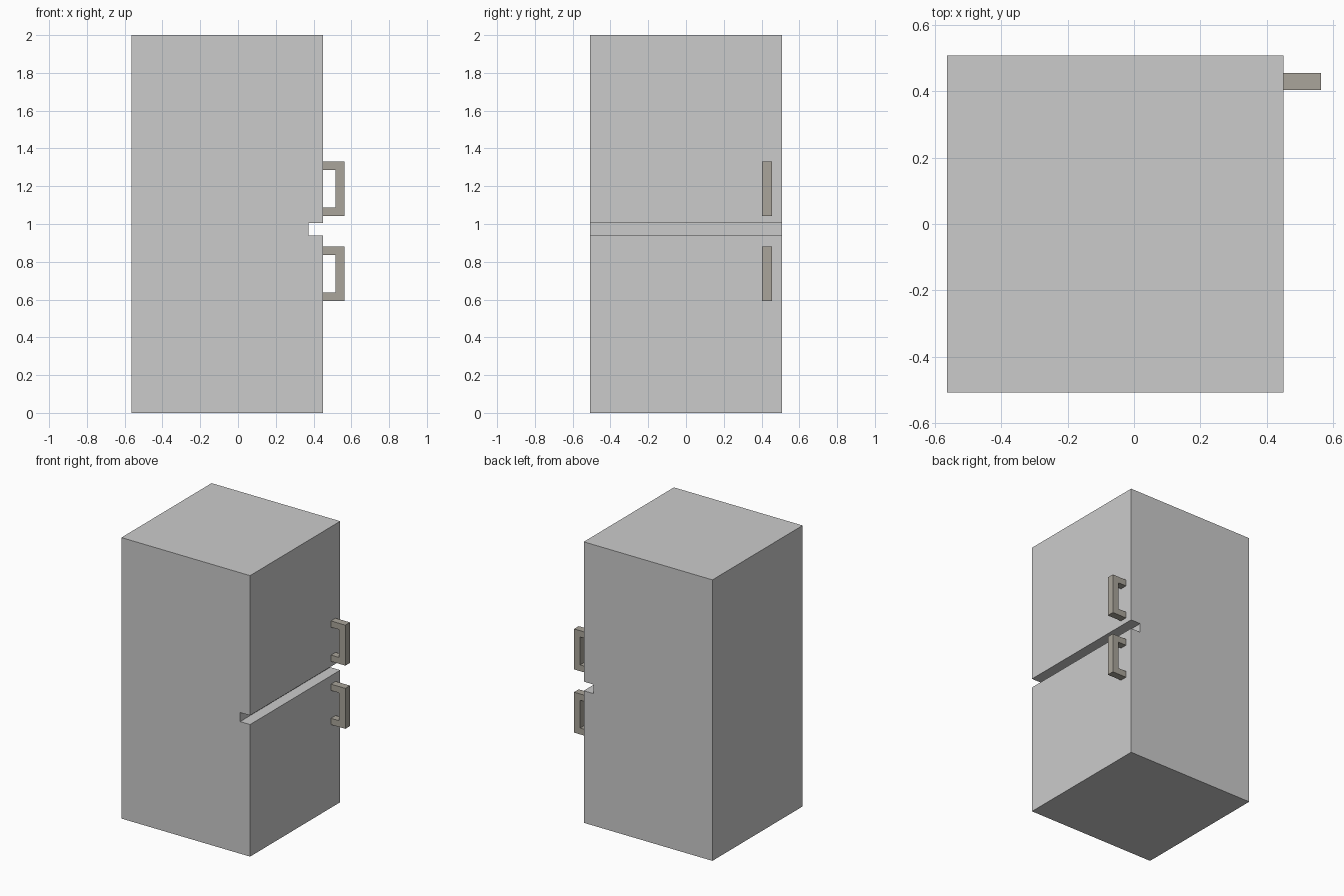
import bpy
import bmesh

if "Cube" in bpy.data.objects:
    bpy.data.objects.remove(bpy.data.objects["Cube"])


def extrude_profile(name, points, y0, y1, material=None):
    """Extrude an x-z outline from y0 to y1."""
    bm = bmesh.new()
    face = bm.faces.new([bm.verts.new((x, y0, z)) for x, z in points])
    result = bmesh.ops.extrude_face_region(bm, geom=[face], use_keep_orig=True)
    verts = [v for v in result["geom"] if isinstance(v, bmesh.types.BMVert)]
    bmesh.ops.translate(bm, vec=(0, y1 - y0, 0), verts=verts)
    bmesh.ops.recalc_face_normals(bm, faces=bm.faces)
    mesh = bpy.data.meshes.new(name)
    bm.to_mesh(mesh)
    bm.free()
    obj = bpy.data.objects.new(name, mesh)
    bpy.context.collection.objects.link(obj)
    if material:
        mesh.materials.append(material)
    return obj


metal = bpy.data.materials.new("handle_metal")
metal.diffuse_color = (0.40, 0.375, 0.325, 1)
metal.use_nodes = True
metal.node_tree.nodes["Principled BSDF"].inputs["Base Color"].default_value = metal.diffuse_color

BACK, FRONT, GROOVE = -0.563, 0.45, 0.372

# Cabinet with the open groove between the two doors
extrude_profile("fridge_body", [
    (BACK, 0), (FRONT, 0), (FRONT, 0.94), (GROOVE, 0.94),
    (GROOVE, 1.005), (FRONT, 1.005), (FRONT, 2), (BACK, 2),
], -0.507, 0.507)

# C-shaped door handles
GRIP_IN, GRIP_OUT, BAR, HEIGHT = 0.515, 0.563, 0.045, 0.288
for name, z in (("lower_handle", 0.592), ("upper_handle", 1.042)):
    top = z + HEIGHT
    extrude_profile(name, [
        (FRONT, z), (GRIP_OUT, z), (GRIP_OUT, top), (FRONT, top),
        (FRONT, top - BAR), (GRIP_IN, top - BAR),
        (GRIP_IN, z + BAR), (FRONT, z + BAR),
    ], 0.403, 0.455, metal)
